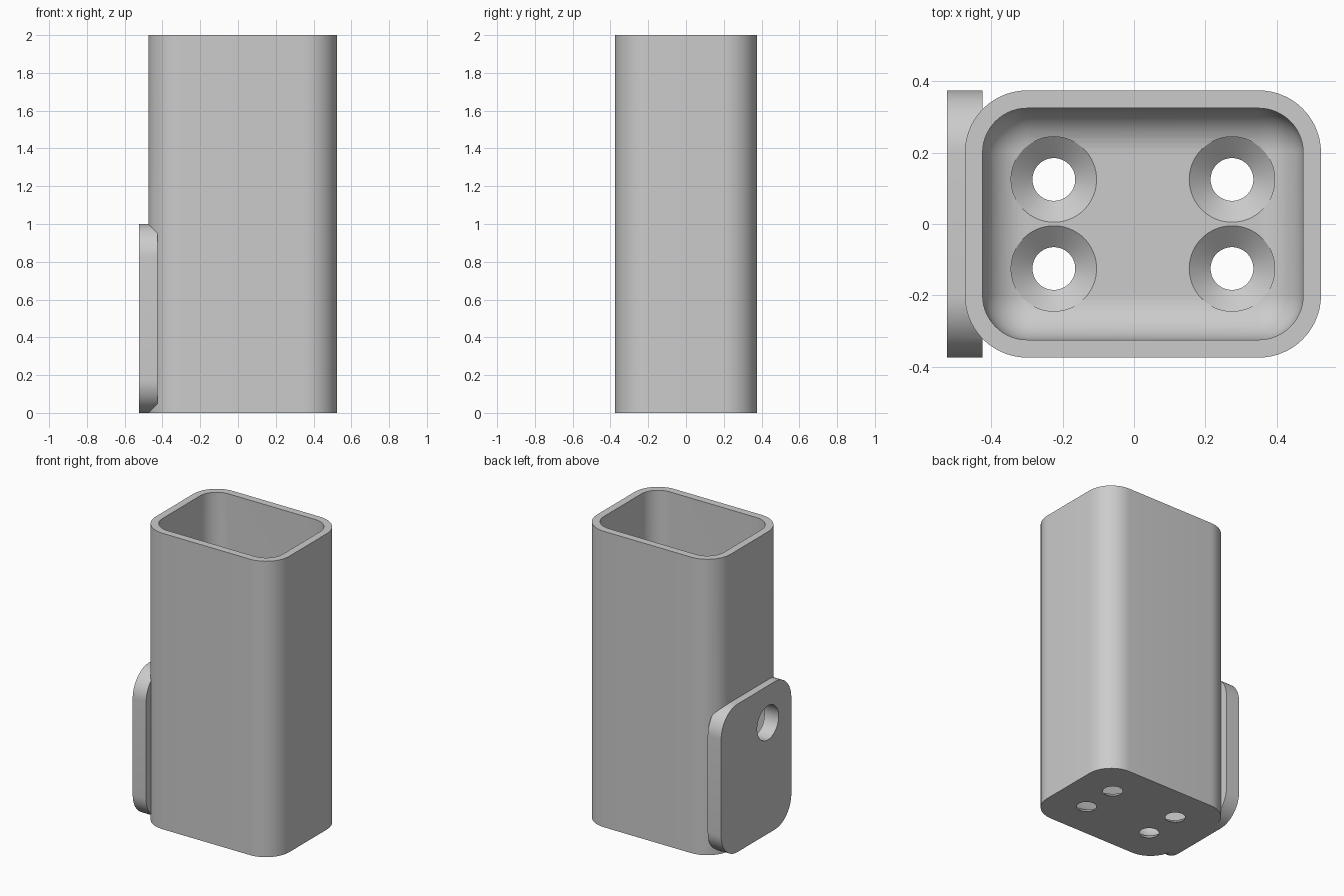
import bpy, bmesh, math
from mathutils import Matrix, Vector

cube = bpy.data.objects.get("Cube")
if cube:
    bpy.data.objects.remove(cube, do_unlink=True)

grey = bpy.data.materials.new("plain_grey")
grey.use_nodes = True
colour = (0.6, 0.6, 0.6, 1)
grey.diffuse_color = colour
grey.node_tree.nodes["Principled BSDF"].inputs["Base Color"].default_value = colour

SHIFT = 0.025           # the cup sits off centre to make room for the plate
HALF_X, HALF_Y, CORNER = 0.5, 0.375, 0.175
WALL = 0.05
STEPS = 14


def rounded_rect(a, b, r):
    """Outline of a rectangle with half sizes a, b and corner radius r."""
    points = []
    for k, (sx, sy) in enumerate([(1, 1), (-1, 1), (-1, -1), (1, -1)]):
        for i in range(STEPS + 1):
            t = math.pi / 2 * (k + i / STEPS)
            points.append((sx * (a - r) + r * math.cos(t), sy * (b - r) + r * math.sin(t)))
    return points


def circle(r, sides=64):
    return [(r * math.cos(2 * math.pi * i / sides), r * math.sin(2 * math.pi * i / sides))
            for i in range(sides)]


def loft(name, sections, matrix=Matrix()):
    """Closed solid through (outline, height) sections, bottom to top."""
    bm = bmesh.new()
    rings = [[bm.verts.new(matrix @ Vector((x, y, z))) for x, y in outline]
             for outline, z in sections]
    for low, high in zip(rings, rings[1:]):
        for i in range(len(low)):
            j = (i + 1) % len(low)
            bm.faces.new((low[i], low[j], high[j], high[i]))
    bm.faces.new(rings[0][::-1])
    bm.faces.new(rings[-1])
    bmesh.ops.recalc_face_normals(bm, faces=bm.faces)
    mesh = bpy.data.meshes.new(name)
    bm.to_mesh(mesh)
    bm.free()
    mesh.materials.append(grey)
    obj = bpy.data.objects.new(name, mesh)
    bpy.context.collection.objects.link(obj)
    return obj


def combine(target, tool, operation):
    tool.hide_render = True
    mod = target.modifiers.new(tool.name, 'BOOLEAN')
    mod.operation, mod.solver, mod.object = operation, 'EXACT', tool
    bpy.context.view_layer.objects.active = target
    bpy.ops.object.modifier_apply(modifier=mod.name)
    bpy.data.objects.remove(tool, do_unlink=True)


offset = Matrix.Translation((SHIFT, 0, 0))
sideways = Matrix(((0, 0, 1, 0), (1, 0, 0, 0), (0, 1, 0, 0), (0, 0, 0, 1)))

# Outer cup
outer = rounded_rect(HALF_X, HALF_Y, CORNER)
holder = loft("holder_cup", [(outer, 0), (outer, 2)], offset)

# Mounting plate on the side
plate_outline = rounded_rect(HALF_Y, 0.5, CORNER)
plate = loft("mounting_plate", [(plate_outline, -0.525), (plate_outline, -0.425)],
             Matrix.Translation((0, 0, 0.5)) @ sideways)
combine(holder, plate, 'UNION')

# Cavity with a filleted floor
fillet = CORNER - WALL
sections = []
for i in range(STEPS + 1):
    t = math.pi / 2 * i / STEPS
    inset = min(fillet * (1 - math.sin(t)), fillet - 0.001)
    sections.append((rounded_rect(HALF_X - WALL - inset, HALF_Y - WALL - inset, fillet - inset),
                     WALL + fillet * (1 - math.cos(t))))
sections.append((rounded_rect(HALF_X - WALL, HALF_Y - WALL, fillet), 2.1))
combine(holder, loft("cavity", sections, offset), 'DIFFERENCE')

# Four countersunk drain holes
for x in (-0.25, 0.25):
    for y in (-0.125, 0.125):
        drill = loft("drain_hole", [(circle(0.06), -0.05), (circle(0.06), 0),
                                    (circle(0.12), WALL), (circle(0.12), 0.15)],
                     offset @ Matrix.Translation((x, y, 0)))
        combine(holder, drill, 'DIFFERENCE')

# Mounting hole through plate and wall
bore = loft("mounting_hole", [(circle(0.115), -0.6), (circle(0.115), -0.35)],
            Matrix.Translation((0, -0.125, 0.75)) @ sideways)
combine(holder, bore, 'DIFFERENCE')

# Smooth rounding with crisp edges
bpy.ops.object.select_all(action='DESELECT')
holder.select_set(True)
bpy.context.view_layer.objects.active = holder
bpy.ops.object.shade_smooth_by_angle(angle=math.radians(30))
